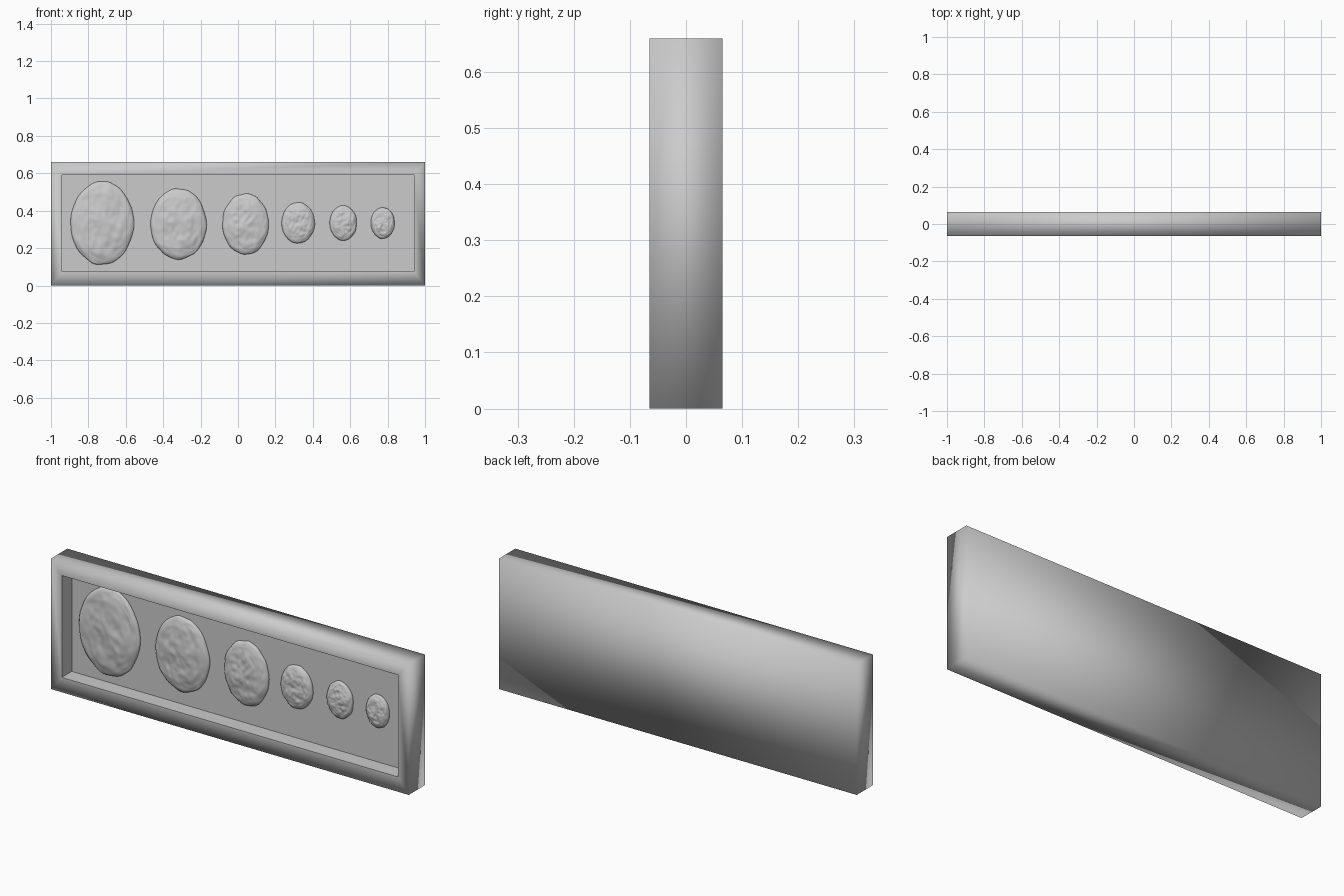
import bpy, bmesh, math
from mathutils import Vector, noise

if "Cube" in bpy.data.objects:
    bpy.data.objects.remove(bpy.data.objects["Cube"])

W, H, D = 1.0, 0.66, 0.065          # half width, height, half depth
IX, IZ0, IZ1 = 0.94, 0.075, 0.59    # opening
PANEL_Y = 0.015

grey = bpy.data.materials.new("stone_grey")
grey.diffuse_color = (0.6, 0.6, 0.6, 1)
grey.use_nodes = True
grey.node_tree.nodes["Principled BSDF"].inputs["Base Color"].default_value = grey.diffuse_color


def finish(bm, name, smooth):
    bmesh.ops.recalc_face_normals(bm, faces=bm.faces)
    for f in bm.faces:
        f.smooth = smooth
    me = bpy.data.meshes.new(name)
    bm.to_mesh(me)
    bm.free()
    me.materials.append(grey)
    ob = bpy.data.objects.new(name, me)
    bpy.context.collection.objects.link(ob)
    return ob


def rect(bm, hx, z0, z1, y):
    return [bm.verts.new(p) for p in ((-hx, y, z0), (hx, y, z0), (hx, y, z1), (-hx, y, z1))]


# frame: solid surround with a recessed opening, softly shaded outside
bm = bmesh.new()
back = rect(bm, W, 0, H, D)
front = rect(bm, W, 0, H, -D)
lip = rect(bm, IX, IZ0, IZ1, -D)
bm.faces.new(back)
for a, b in ((back, front), (front, lip)):
    for i in range(4):
        j = (i + 1) % 4
        bm.faces.new((a[i], a[j], b[j], b[i]))
finish(bm, "frame", True)

# opening walls
bm = bmesh.new()
lip = rect(bm, IX, IZ0, IZ1, -D)
deep = rect(bm, IX, IZ0, IZ1, PANEL_Y)
for i in range(4):
    j = (i + 1) % 4
    bm.faces.new((lip[i], lip[j], deep[j], deep[i]))
walls = finish(bm, "opening_walls", False)
walls.data.flip_normals()           # face inwards

# backing panel
bm = bmesh.new()
f = bm.faces.new(rect(bm, IX, IZ0, IZ1, PANEL_Y))
finish(bm, "backing_panel", False)


# worn medallions: rounded, dented discs set into the panel
def medallion(name, x0, x1, z0, z1, seed):
    rx, rz = (x1 - x0) / 2, (z1 - z0) / 2
    thick = 0.022 + 0.07 * rx
    bm = bmesh.new()
    bmesh.ops.create_uvsphere(bm, u_segments=72, v_segments=48, radius=1)
    off = Vector((seed * 7.3, seed * 3.1, seed * 5.7))
    for v in bm.verts:
        c = v.co.copy()             # pole axis z becomes depth
        r = math.hypot(c.x, c.y)
        a = math.atan2(c.y, c.x)
        rim = 1 + 0.03 * noise.noise(Vector((math.cos(a), math.sin(a), 0)) * 3 + off)
        # two scales of wear on the face
        dent = 0.22 * noise.noise(c * 2.6 + off) + 0.14 * noise.noise(c * 6 + off)
        depth = abs(c.z) ** 0.75 * (1 + dent)
        v.co = ((x0 + x1) / 2 + c.x * rx * rim,
                PANEL_Y - math.copysign(depth * thick, c.z),
                (z0 + z1) / 2 + c.y * rz * rim)
    # remove the hidden half behind the panel
    bmesh.ops.bisect_plane(bm, geom=bm.verts[:] + bm.edges[:] + bm.faces[:],
                           plane_co=(0, PANEL_Y + 0.001, 0), plane_no=(0, 1, 0), clear_outer=True)
    finish(bm, name, True)


sizes = [(-0.895, -0.558, 0.113, 0.556), (-0.468, -0.17, 0.14, 0.518),
         (-0.083, 0.163, 0.166, 0.492), (0.233, 0.41, 0.226, 0.444),
         (0.49, 0.635, 0.241, 0.428), (0.71, 0.837, 0.251, 0.417)]
for i, s in enumerate(sizes):
    medallion(f"medallion_{i + 1}", *s, i + 1)
